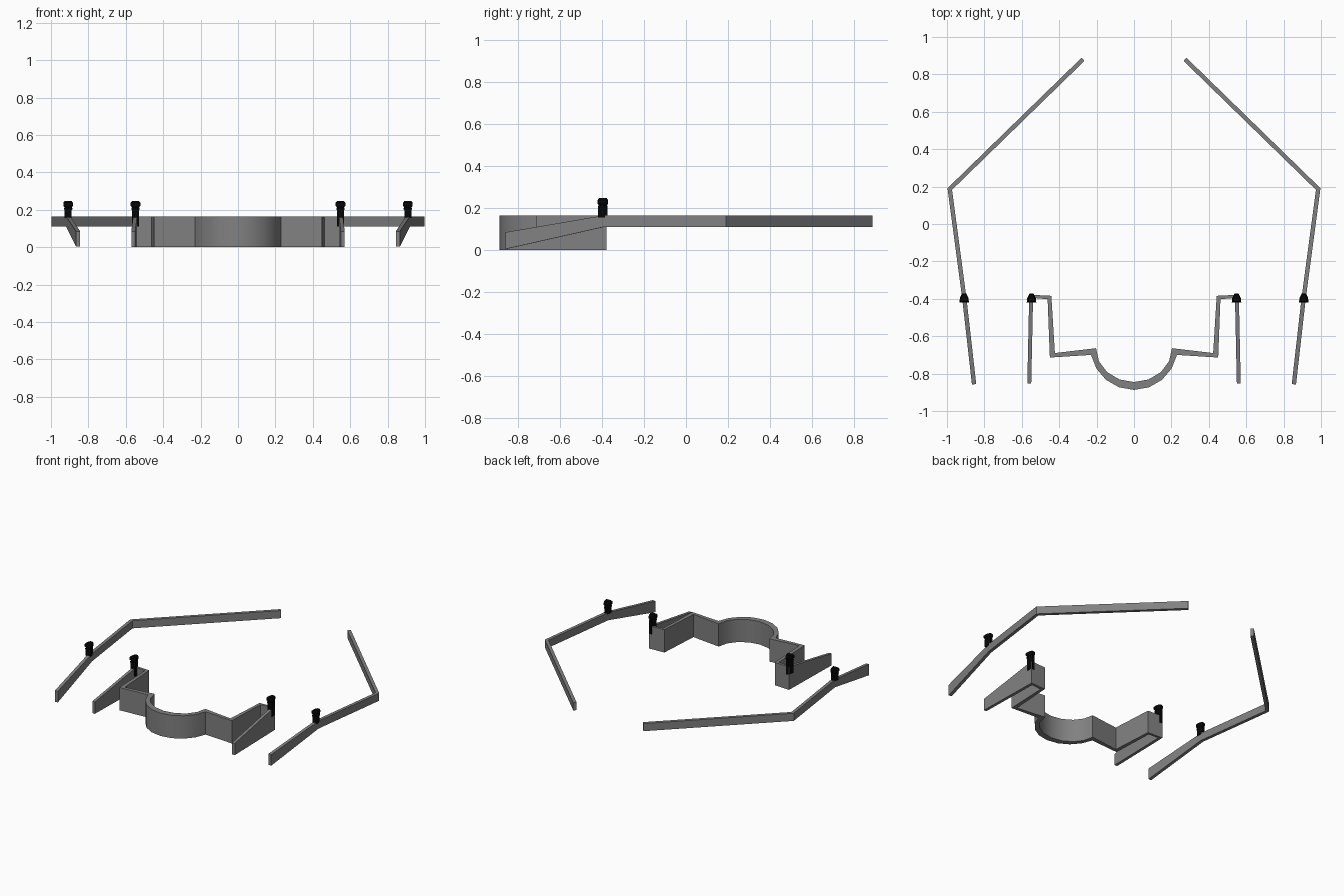
import bpy, bmesh, math
from mathutils import Vector

if "Cube" in bpy.data.objects:
    bpy.data.objects.remove(bpy.data.objects["Cube"])


def material(name, value):
    m = bpy.data.materials.new(name)
    m.diffuse_color = (value, value, value, 1)
    m.use_nodes = True
    m.node_tree.nodes["Principled BSDF"].inputs["Base Color"].default_value = m.diffuse_color
    return m


grey = material("dark_grey", 0.22)
black = material("black", 0.002)


def tube(name, sections, mirror=True, mat=grey):
    """Skin a chain of equal-sized closed cross-sections and cap the ends."""
    n = len(sections[0])
    verts = [p for s in sections for p in s]
    faces = [tuple(range(n))[::-1],
             tuple(range(len(verts) - n, len(verts)))]
    for i in range(len(sections) - 1):
        for j in range(n):
            k = (j + 1) % n
            faces.append((i*n + j, i*n + k, (i+1)*n + k, (i+1)*n + j))
    me = bpy.data.meshes.new(name)
    me.from_pydata(verts, [], faces)
    me.materials.append(mat)
    bm = bmesh.new()
    bm.from_mesh(me)
    bmesh.ops.recalc_face_normals(bm, faces=bm.faces)
    bm.to_mesh(me)
    bm.free()
    ob = bpy.data.objects.new(name, me)
    bpy.context.collection.objects.link(ob)
    if mirror:
        ob.modifiers.new("mirror", "MIRROR")
    return ob


def section(a, b, z0, z1):
    return [(a[0], a[1], z0), (b[0], b[1], z0), (b[0], b[1], z1), (a[0], a[1], z1)]


def rail(name, path, width):
    """Mitred strip along (x, y, bottom, top) points."""
    pts = [Vector(p[:2]) for p in path]
    out = []
    for i, p in enumerate(pts):
        d0 = (p - pts[i-1]).normalized() if i else (pts[1] - p).normalized()
        d1 = (pts[i+1] - p).normalized() if i < len(pts) - 1 else d0
        t = (d0 + d1).normalized()
        off = Vector((t.y, -t.x)) * (width / 2 / t.dot(d1))
        out.append(section(p + off, p - off, path[i][2], path[i][3]))
    return tube(name, out)


TOP = 0.165

# long outer rail with a ramp dropping at the front
rail("outer_rail", [(0.273, 0.88, 0.11, TOP), (0.985, 0.187, 0.11, TOP),
                    (0.908, -0.39, 0.11, TOP), (0.855, -0.857, 0.005, 0.085)], 0.023)

# inner ramp wall, standing on the ground
rail("inner_ramp_wall", [(0.550, -0.385, 0, TOP), (0.560, -0.852, 0, 0.085)], 0.021)

# stepped front wall with a curved bay in the middle: (inner, outer) edges
right = [((0.560, -0.378), (0.558, -0.394)), ((0.442, -0.384), (0.462, -0.402)),
         ((0.423, -0.690), (0.450, -0.714)), ((0.203, -0.664), (0.230, -0.700))]
bay = []
for i in range(1, 8):
    t = i / 8
    ai, ao = math.pi * t, math.radians(10 + 160 * t)
    bay.append(((0.203 * math.cos(ai), -0.664 - 0.181 * math.sin(ai)),
                (0.232 * math.cos(ao), -0.660 - 0.227 * math.sin(ao))))
left = [tuple((-x, y) for x, y in pair) for pair in reversed(right)]
wall = tube("front_wall", [section(a, b, 0, TOP) for a, b in right + bay + left],
            mirror=False)
bpy.context.view_layer.objects.active = wall
wall.select_set(True)
bpy.ops.object.shade_smooth_by_angle(angle=math.radians(32))

# black posts with a knobbed head
shape = [(-0.024, -0.024), (0.024, -0.024), (0.021, 0.000), (0.010, 0.022),
         (-0.010, 0.022), (-0.021, 0.000)]
for name, x, foot in (("inner_post", 0.548, 0.11), ("outer_post", 0.908, 0.155)):
    levels = [(0.78, 1, foot), (0.78, 1, 0.197), (0.92, 1, 0.203), (0.92, 1, 0.209),
              (0.80, 0.85, 0.213), (1.08, 1.08, 0.221), (1.08, 1.08, 0.238),
              (0.75, 0.8, 0.247)]
    tube(name, [[(x + px * sx, -0.395 + py * sy, z) for px, py in shape]
                for sx, sy, z in levels], mat=black)
